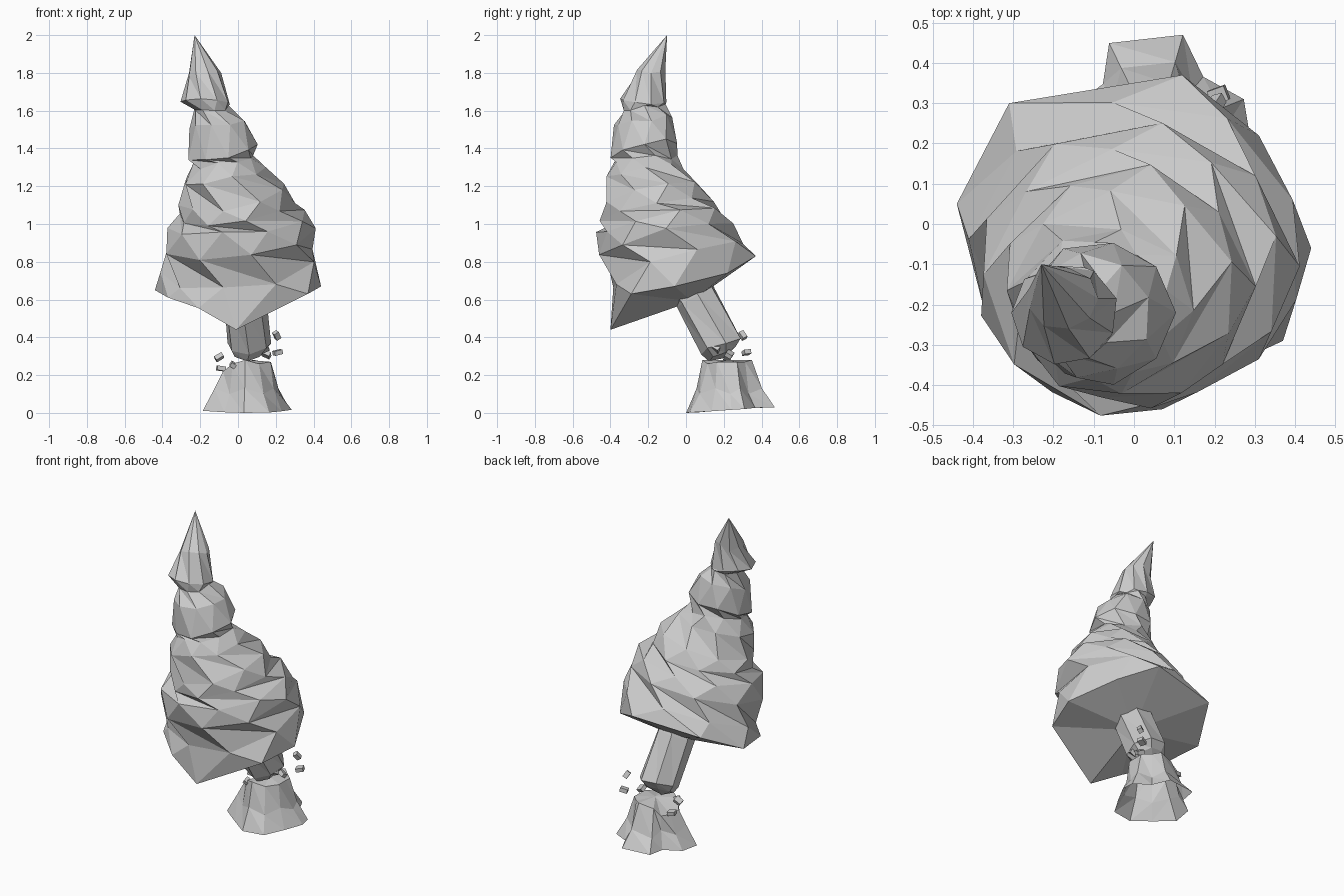
import bpy, bmesh, math, random
from mathutils import Vector, Matrix, Euler

if "Cube" in bpy.data.objects:
    bpy.data.objects.remove(bpy.data.objects["Cube"])

random.seed(11)
TAU = 2 * math.pi


def finish(name, bm):
    bmesh.ops.recalc_face_normals(bm, faces=bm.faces)
    me = bpy.data.meshes.new(name)
    bm.to_mesh(me)
    bm.free()
    ob = bpy.data.objects.new(name, me)
    bpy.context.collection.objects.link(ob)
    return ob


def loft(name, rings, tip=None, base=None):
    """Skin equal-length point rings with triangles; fan to tip / base if given."""
    bm = bmesh.new()
    rows = [[bm.verts.new(p) for p in r] for r in rings]
    n = len(rows[0])
    for a, b in zip(rows, rows[1:]):
        for i in range(n):
            j = (i + 1) % n
            bm.faces.new((a[i], a[j], b[i]))
            bm.faces.new((a[j], b[j], b[i]))
    for row, point in ((rows[0], base), (rows[-1], tip)):
        if point is not None:
            v = bm.verts.new(point)
            for i in range(n):
                bm.faces.new((row[i], row[(i + 1) % n], v))
    return finish(name, bm)


def tilted_ring(x0, x1, front, back, slope_x, phase, n=9, jit=0.0):
    """Ellipse spanning x0..x1, leaning from its front (y, z) to back (y, z)."""
    (yf, zf), (yb, zb) = front, back
    cx, rx, cy, ry = (x0 + x1) / 2, (x1 - x0) / 2, (yf + yb) / 2, (yb - yf) / 2
    pts = []
    for i in range(n):
        a = TAU * (i + phase) / n
        s = 1.015 + random.uniform(-jit, jit)
        x, y = rx * s * math.cos(a), ry * s * math.sin(a)
        z = (zf + zb) / 2 + (zb - zf) / 2 * math.sin(a) + slope_x * x
        pts.append((cx + x, cy + y, z + random.uniform(-jit, jit) * 0.4))
    return pts


# foliage: leaning stack of jagged tiers, starting from the wide lower rim
rim = [(0.44, -0.06, 0.67), (0.31, 0.22, 0.74), (0.12, 0.37, 0.83),
       (-0.31, 0.30, 0.78), (-0.44, 0.05, 0.65), (-0.37, -0.22, 0.61),
       (-0.21, -0.36, 0.555), (-0.01, -0.40, 0.44), (0.37, -0.29, 0.63)]
levels = [
    # x0, x1, front (y, z), back (y, z), x slope
    (-0.40, 0.41, (-0.40, 0.66), (0.30, 0.90), 0.12),
    (-0.40, 0.40, (-0.46, 0.82), (0.25, 1.01), 0.14),
    (-0.36, 0.35, (-0.465, 0.95), (0.19, 1.07), 0.08),
    (-0.31, 0.285, (-0.45, 1.02), (0.14, 1.12), 0.14),
    (-0.30, 0.26, (-0.44, 1.08), (0.09, 1.20), 0.18),
    (-0.29, 0.15, (-0.42, 1.23), (-0.01, 1.30), 0.20),
    (-0.23, 0.08, (-0.39, 1.31), (-0.05, 1.35), 0.10),
    (-0.265, 0.10, (-0.40, 1.36), (-0.04, 1.43), 0.18),
    (-0.26, 0.04, (-0.38, 1.51), (-0.08, 1.56), 0.10),
    (-0.23, -0.05, (-0.33, 1.59), (-0.11, 1.62), 0.05),
    (-0.30, -0.04, (-0.35, 1.65), (-0.10, 1.64), -0.05),
    (-0.265, -0.09, (-0.26, 1.80), (-0.11, 1.80), 0.10),
]
rings = [rim]
for k, (x0, x1, f, b, sx) in enumerate(levels):
    rings.append(tilted_ring(x0, x1, f, b, sx, 0.45 * ((k + 1) % 2), jit=0.045))
loft("foliage", rings, tip=(-0.23, -0.10, 2.0), base=(0.03, 0.03, 0.59))


# trunk: leaning seven-sided log with a splintered lower end
def trunk_ring(c, r, phase=0.0, rough=0.0):
    rot = Euler((math.radians(27), math.radians(-5), 0)).to_matrix()
    return [Vector(c) + rot @ Vector((
        r * math.cos(TAU * (i + phase) / 7), r * math.sin(TAU * (i + phase) / 7),
        random.uniform(-rough, rough))) for i in range(7)]


loft("trunk", [trunk_ring((0.05, 0.195, 0.315), 0.085, 0.2, 0.015),
               trunk_ring((0.06, 0.19, 0.355), 0.118, 0.2, 0.02),
               trunk_ring((0.035, 0.055, 0.61), 0.115, 0.1),
               trunk_ring((0.03, 0.03, 0.66), 0.115)],
     base=(0.03, 0.20, 0.29))

# stump: splayed roots rising to a broken top, hollow underneath
angles = [5, 22, 50, 74, 116, 135, 165, 195, 230, 265, 300, 335]
flare = [0.235, 0.24, 0.19, 0.26, 0.255, 0.18, 0.23, 0.245, 0.19, 0.22, 0.23, 0.20]
top_z = [0.27, 0.27, 0.27, 0.28, 0.26, 0.22, 0.21, 0.22, 0.26, 0.28, 0.26, 0.27]


def stump_ring(radii, heights, c=(0.05, 0.22)):
    return [(c[0] + r * math.cos(math.radians(a)), c[1] + r * math.sin(math.radians(a)), h)
            for a, r, h in zip(angles, radii, heights)]


loft("stump", [
    stump_ring(flare, [0.015 + 0.015 * math.sin(math.radians(a)) for a in angles]),
    stump_ring([0.62 * r + 0.028 for r in flare], [0.10 + 0.03 * (i % 2) for i in range(12)]),
    stump_ring([0.122 + 0.012 * (i % 2) for i in range(12)], top_z),
], tip=(0.06, 0.22, 0.28))

# splinters: little blocks flying from the break
chips = [(0.205, 0.30, 0.41), (0.21, 0.32, 0.32), (0.14, 0.16, 0.34),
         (0.15, 0.23, 0.31), (-0.10, 0.22, 0.295), (-0.09, 0.27, 0.235),
         (-0.02, 0.13, 0.25)]
for k, c in enumerate(chips):
    bm = bmesh.new()
    rot = Euler([random.uniform(-0.6, 0.6) for _ in range(3)]).to_matrix().to_4x4()
    size = Matrix.Diagonal((0.045, 0.037, 0.024, 1))
    if k == 0:
        size = Matrix.Diagonal((0.028, 0.028, 0.042, 1))
    bmesh.ops.create_cube(bm, size=1, matrix=Matrix.Translation(c) @ rot @ size)
    finish(f"splinter_{k + 1}", bm)
